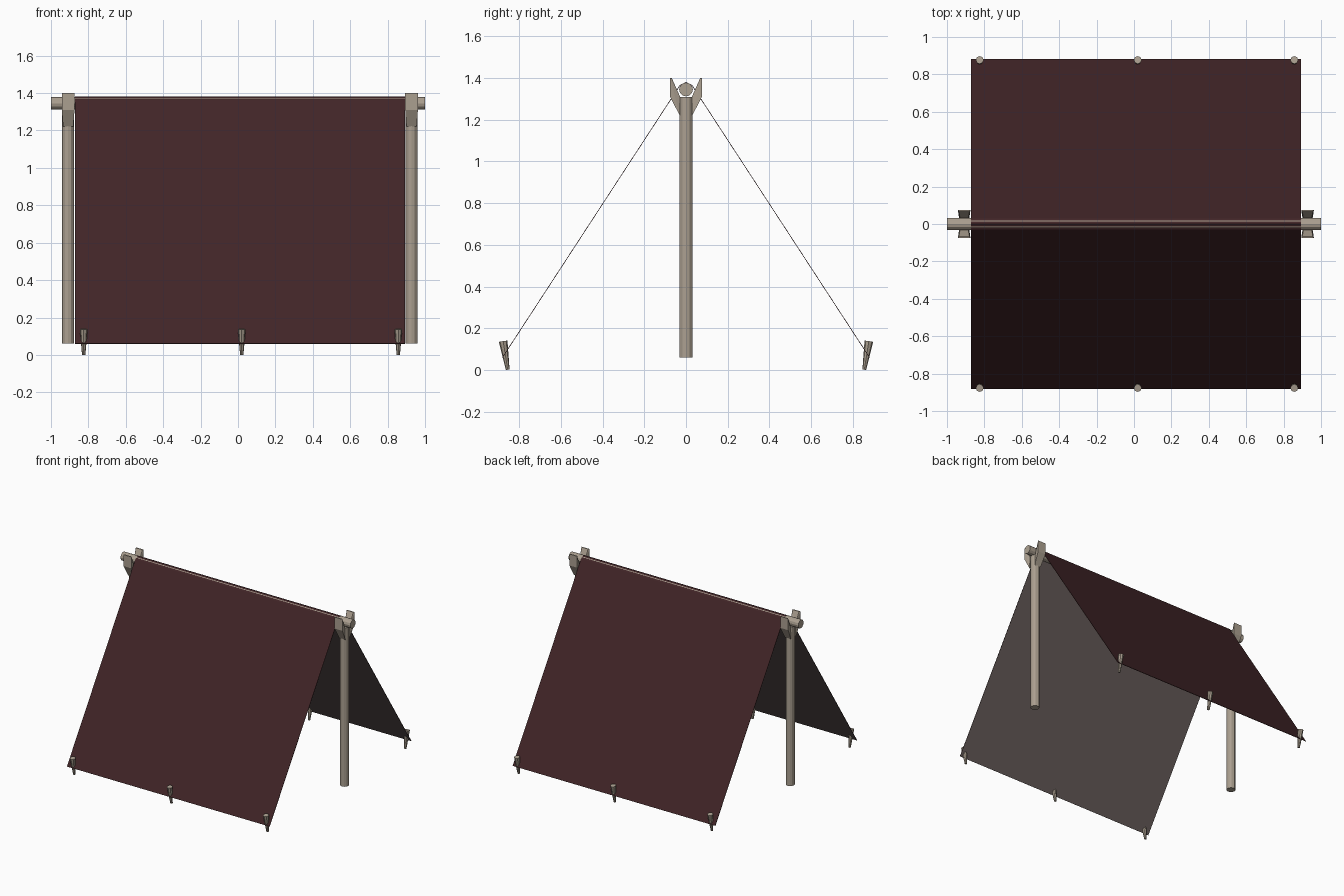
import bpy, bmesh, math
from mathutils import Vector

if "Cube" in bpy.data.objects:
    bpy.data.objects.remove(bpy.data.objects["Cube"])


def material(name, rgb):
    m = bpy.data.materials.new(name)
    m.diffuse_color = (*rgb, 1)
    m.use_nodes = True
    m.node_tree.nodes["Principled BSDF"].inputs["Base Color"].default_value = m.diffuse_color
    return m


WOOD = material("weathered wood", (0.41, 0.35, 0.28))
RED = material("dark red cloth", (0.052, 0.018, 0.020))
LINING = material("grey lining", (0.145, 0.115, 0.110))


def make_object(name, bm, *mats):
    mesh = bpy.data.meshes.new(name)
    bm.to_mesh(mesh)
    bm.free()
    ob = bpy.data.objects.new(name, mesh)
    bpy.context.collection.objects.link(ob)
    for m in mats:
        mesh.materials.append(m)
    return ob


def rod(name, a, b, r1, r2, sides):
    """Straight tapered rod from a to b."""
    a, b = Vector(a), Vector(b)
    bm = bmesh.new()
    bmesh.ops.create_cone(bm, cap_ends=True, segments=sides, radius1=r1,
                          radius2=r2, depth=(b - a).length)
    rot = (b - a).to_track_quat('Z', 'Y').to_matrix()
    bmesh.ops.rotate(bm, verts=bm.verts, matrix=rot)
    bmesh.ops.translate(bm, verts=bm.verts, vec=(a + b) / 2)
    return make_object(name, bm, WOOD)


def prong(name, x, side):
    """Fork wedge: wide outer face, narrower inner face."""
    # (y, z, half width in x)
    profile = [(0.076, 1.40, 0.034), (0.076, 1.31, 0.034),
               (0.030, 1.22, 0.027), (0.028, 1.31, 0.022),
               (0.068, 1.40, 0.028)]
    bm = bmesh.new()
    for y, z, w in profile:
        for s in (-1, 1):
            bm.verts.new((x + s * w, side * y, z))
    bmesh.ops.convex_hull(bm, input=bm.verts)
    bmesh.ops.recalc_face_normals(bm, faces=bm.faces)
    make_object(name, bm, WOOD)


CX = 0.01  # the shelter sits slightly off the ridge pole's middle

# Ridge pole
rod("ridge_pole", (-1, 0, 1.345), (1, 0, 1.345), 0.033, 0.033, 12)

# Forked posts
for label, sx in (("left", -1), ("right", 1)):
    px = CX + sx * 0.918
    rod(label + "_post", (px, 0, 0.06), (px, 0, 1.31), 0.032, 0.032, 12)
    for end, sy in (("front", -1), ("back", 1)):
        prong(f"{label}_{end}_fork_prong", px, sy)

# Cloth draped over the ridge, with a grey underside
drape = [(-0.882, 0.06), (-0.030, 1.366), (0, 1.381), (0.030, 1.366), (0.882, 0.06)]
bm = bmesh.new()
rows = [[bm.verts.new((CX + s * 0.882, y, z)) for s in (-1, 1)] for y, z in drape]
for p, q in zip(rows, rows[1:]):
    bm.faces.new((p[0], p[1], q[1], q[0]))
cloth = make_object("tent_cloth", bm, RED, LINING)
solid = cloth.modifiers.new("thickness", 'SOLIDIFY')
solid.thickness = 0.003
solid.offset = -1
solid.material_offset = 1
solid.material_offset_rim = 0

# Tapered pegs along both lower edges, leaning outward
for end, sy in (("front", -1), ("back", 1)):
    for i, x in enumerate((-0.825, 0.02, 0.857)):
        rod(f"{end}_peg_{i + 1}", (x, sy * 0.855, 0.001), (x, sy * 0.877, 0.138),
            0.009, 0.021, 8)
